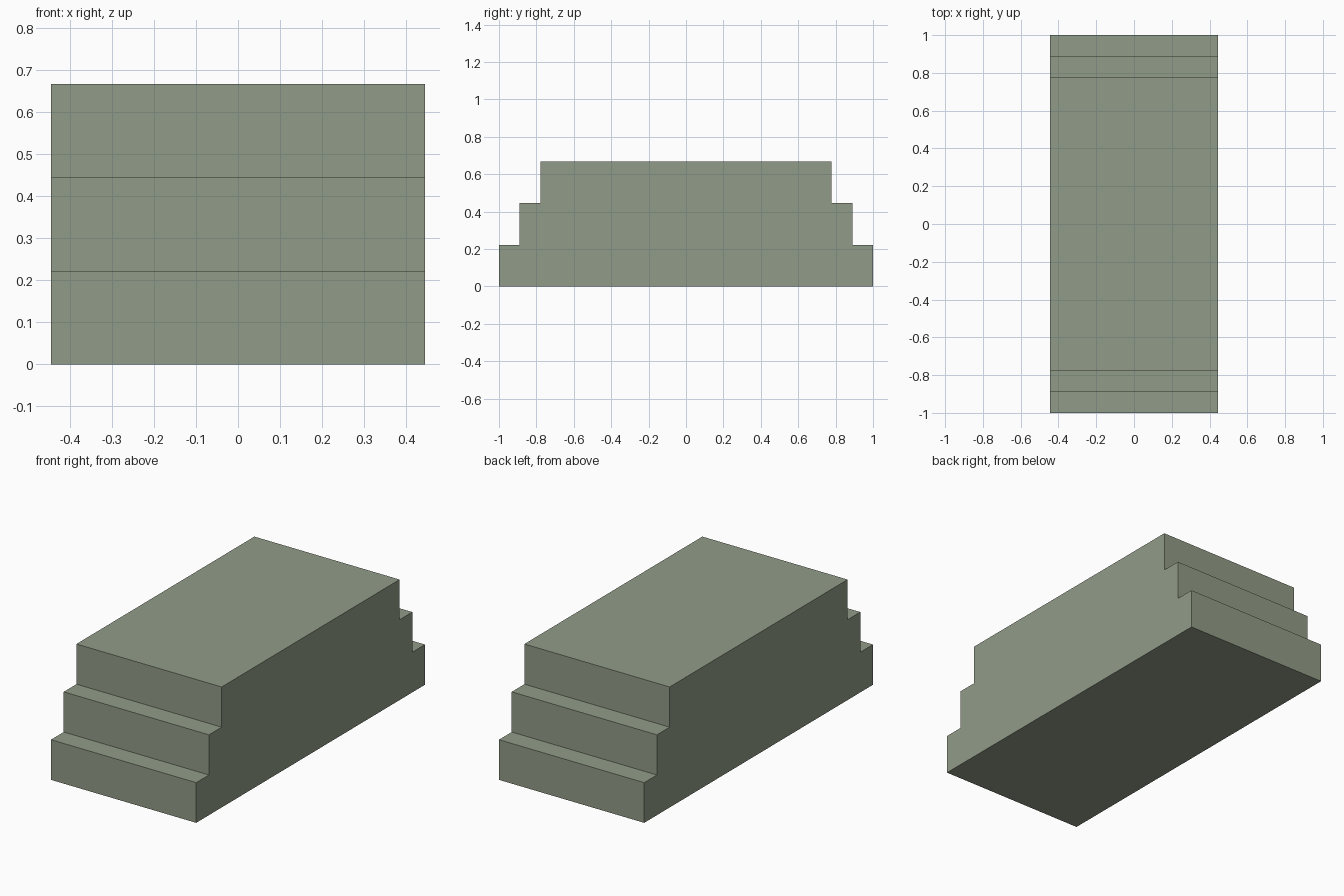
import bpy
import bmesh
from mathutils import Vector

cube = bpy.data.objects.get("Cube")
if cube:
    bpy.data.objects.remove(cube, do_unlink=True)

WIDTH = 8 / 9
RISE = 2 / 9
TREAD = 1 / 9
STEPS = 3

# Sage green stone
stone = bpy.data.materials.new("sage_green")
color = (0.283, 0.332, 0.246, 1)
stone.diffuse_color = color
stone.use_nodes = True
stone.node_tree.nodes["Principled BSDF"].inputs["Base Color"].default_value = color

# Stepped side profile: climb the front, then mirror down the back
front = []
for i in range(STEPS):
    y = -1 + i * TREAD
    front += [(y, i * RISE), (y, (i + 1) * RISE)]
profile = front + [(-y, z) for y, z in reversed(front)]

# Extrude the profile across the width
bm = bmesh.new()
face = bm.faces.new([bm.verts.new((-WIDTH / 2, y, z)) for y, z in profile])
result = bmesh.ops.extrude_face_region(bm, geom=[face])
moved = [g for g in result["geom"] if isinstance(g, bmesh.types.BMVert)]
bmesh.ops.translate(bm, verts=moved, vec=Vector((WIDTH, 0, 0)))

# The extrusion keeps the starting face only if it is still valid
if not any(all(v.co.x < 0 for v in f.verts) for f in bm.faces):
    bm.faces.new([v for v in bm.verts if v.co.x < 0])
bmesh.ops.recalc_face_normals(bm, faces=bm.faces)

mesh = bpy.data.meshes.new("double_sided_steps")
bm.to_mesh(mesh)
bm.free()
mesh.materials.append(stone)
steps = bpy.data.objects.new("double_sided_steps", mesh)
bpy.context.collection.objects.link(steps)
